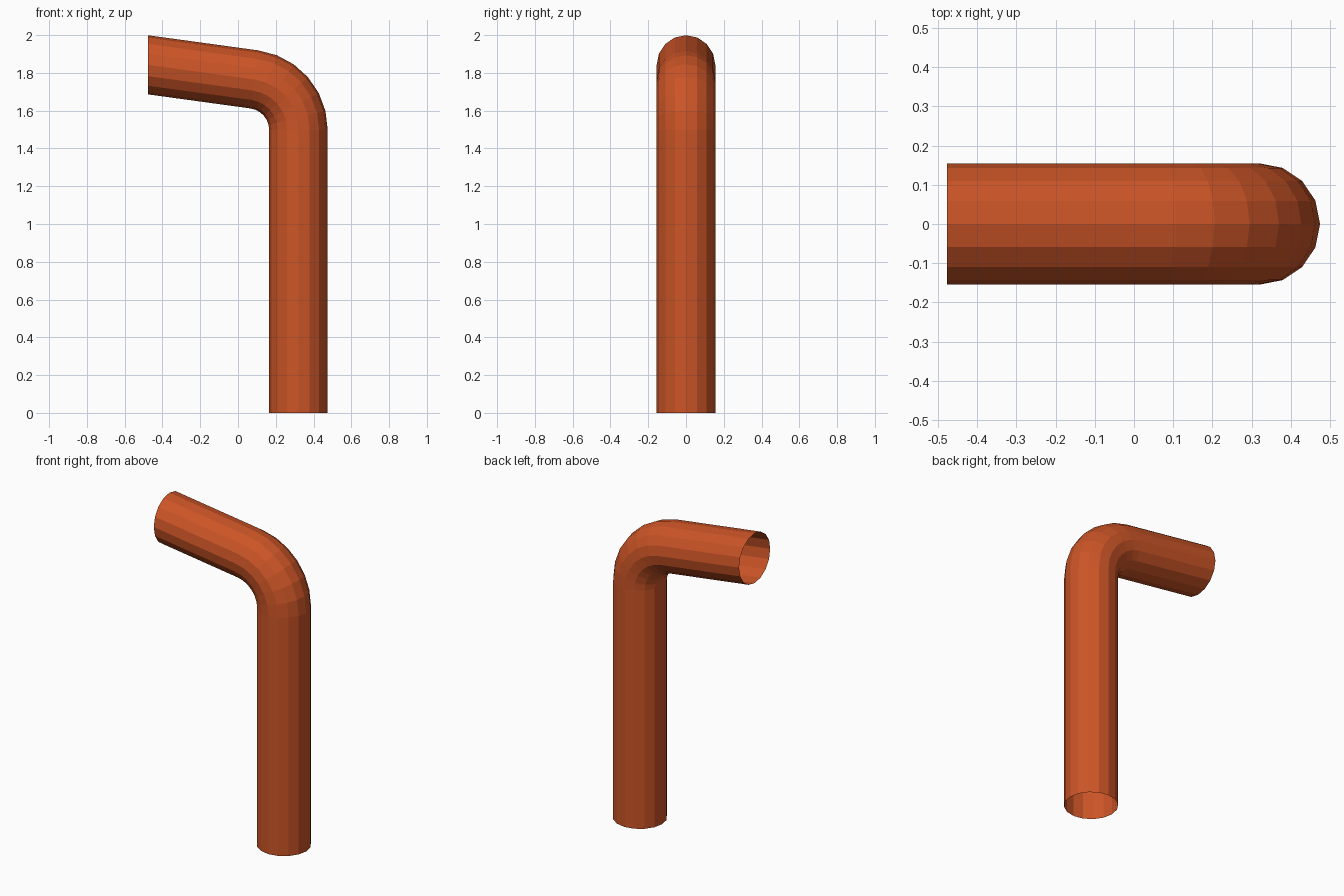
import bpy, bmesh
from math import sin, cos, pi, radians

if "Cube" in bpy.data.objects:
    bpy.data.objects.remove(bpy.data.objects["Cube"])

SIDES, R = 16, 0.155            # pipe cross-section
BEND_R, STEPS = 0.27, 6         # elbow centreline radius and segments
TILT = radians(7.8)             # upward slope of the upper arm
AXIS_X, END_X = 0.32, -0.477
CX, CZ = AXIS_X - BEND_R, 1.498

bm = bmesh.new()


def ring(a, x_cut=None, z_cut=None):
    """Cross-section at bend angle a, optionally slid along the pipe to a flat cut."""
    verts = []
    for i in range(SIDES):
        t = 2 * pi * i / SIDES
        d = BEND_R + R * cos(t)
        x, y, z = CX + d * cos(a), R * sin(t), CZ + d * sin(a)
        if z_cut is not None:
            z = z_cut
        if x_cut is not None:
            z += (x - x_cut) * cos(a) / sin(a)
            x = x_cut
        verts.append(bm.verts.new((x, y, z)))
    return verts


# Open foot, elbow, then upper arm ending in a vertical cut
bend = pi / 2 - TILT
rings = [ring(0, z_cut=0)]
rings += [ring(bend * k / STEPS) for k in range(STEPS + 1)]
rings.append(ring(bend, x_cut=END_X))

for lo, hi in zip(rings, rings[1:]):
    for i in range(SIDES):
        j = (i + 1) % SIDES
        bm.faces.new((lo[i], lo[j], hi[j], hi[i]))
bmesh.ops.recalc_face_normals(bm, faces=bm.faces)

mesh = bpy.data.meshes.new("bent_pipe")
bm.to_mesh(mesh)
bm.free()
pipe = bpy.data.objects.new("bent_pipe", mesh)
bpy.context.collection.objects.link(pipe)

# Rust-orange paint
mat = bpy.data.materials.new("orange_paint")
mat.diffuse_color = (0.6, 0.09, 0.02, 1)
mat.use_nodes = True
mat.node_tree.nodes["Principled BSDF"].inputs["Base Color"].default_value = mat.diffuse_color
mesh.materials.append(mat)
